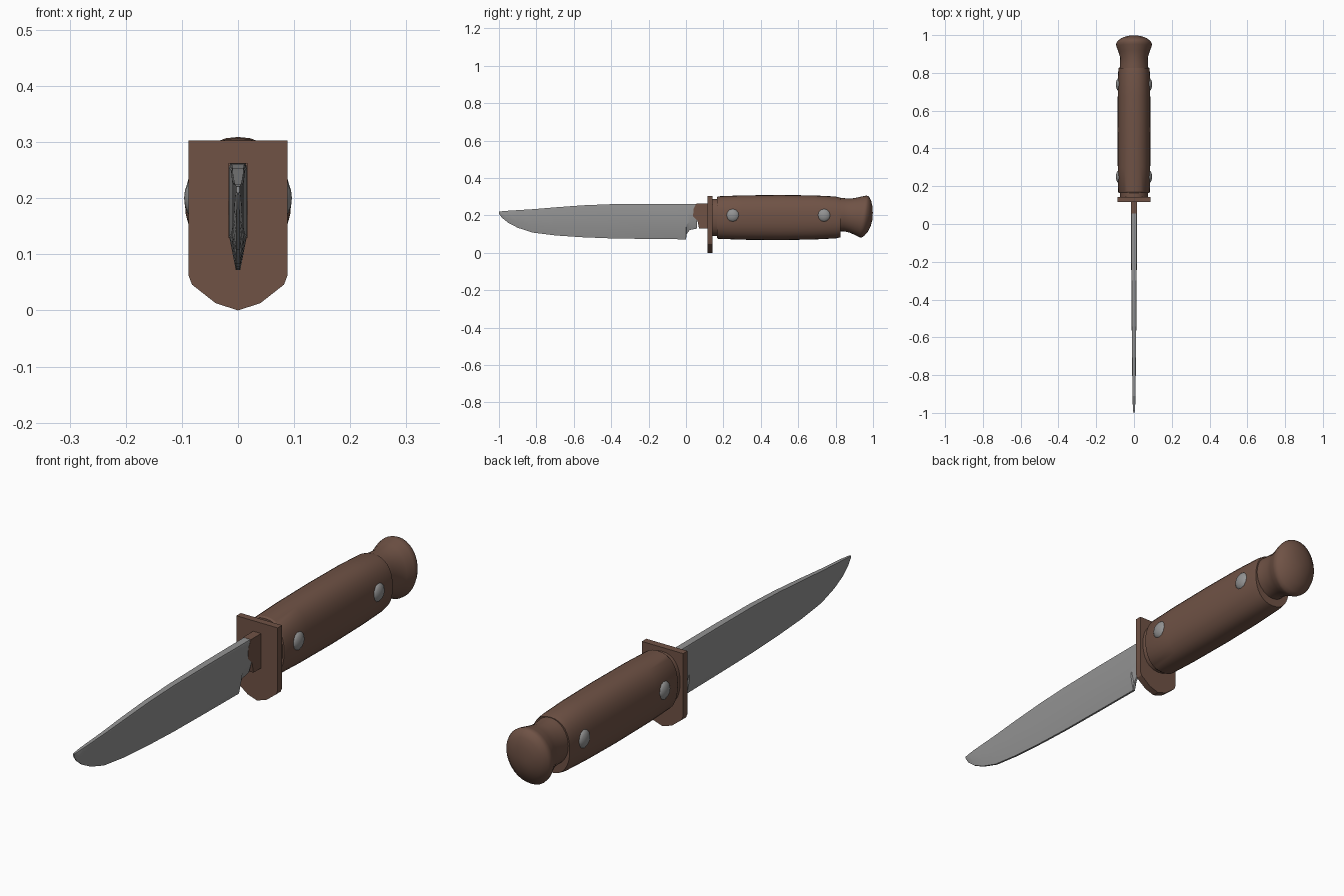
import bpy, bmesh, math
from mathutils import Matrix

if "Cube" in bpy.data.objects:
    bpy.data.objects.remove(bpy.data.objects["Cube"])


def material(name, rgb):
    m = bpy.data.materials.new(name)
    m.diffuse_color = (*rgb, 1)
    m.use_nodes = True
    m.node_tree.nodes["Principled BSDF"].inputs["Base Color"].default_value = m.diffuse_color
    return m


BROWN = material("brown", (0.16, 0.085, 0.06))
STEEL = material("steel grey", (0.29, 0.29, 0.29))


def finish(name, bm, mat, angle=30):
    bmesh.ops.recalc_face_normals(bm, faces=bm.faces[:])
    me = bpy.data.meshes.new(name)
    bm.to_mesh(me)
    bm.free()
    me.materials.append(mat)
    ob = bpy.data.objects.new(name, me)
    bpy.context.collection.objects.link(ob)
    bpy.ops.object.select_all(action='DESELECT')
    ob.select_set(True)
    bpy.context.view_layer.objects.active = ob
    bpy.ops.object.shade_smooth_by_angle(angle=math.radians(angle))
    return ob


def loft(name, rings, mat, angle=30):
    """Skin a list of equal-length point rings and cap both ends."""
    bm = bmesh.new()
    vs = [[bm.verts.new(p) for p in r] for r in rings]
    n = len(vs[0])
    for a, b in zip(vs, vs[1:]):
        for i in range(n):
            j = (i + 1) % n
            bm.faces.new((a[i], a[j], b[j], b[i]))
    bm.faces.new(vs[0])
    bm.faces.new(vs[-1])
    return finish(name, bm, mat, angle)


def oval(y, rx, bottom, top, power=2.0, tilt=0.0, n=32):
    """Superellipse ring in the xz plane; tilt leans the top along +y."""
    c, rz = (top + bottom) / 2, (top - bottom) / 2
    pts = []
    for i in range(n):
        a = 2 * math.pi * i / n
        u, v = math.cos(a), math.sin(a)
        x = rx * math.copysign(abs(u) ** (2 / power), u)
        z = rz * math.copysign(abs(v) ** (2 / power), v)
        pts.append((x, y + tilt * z, c + z))
    return pts


# Blade: flat sides, edge grind along the bottom, curved belly to the tip
def blade_section(y, top, bottom, t):
    h = top - bottom
    grind, e = bottom + 0.32 * h, min(0.004, t * 0.4)
    return [(-t * .85, y, top), (t * .85, y, top), (t, y, top - 0.05 * h), (t, y, grind),
            (e, y, bottom), (-e, y, bottom), (-t, y, grind), (-t, y, top - 0.05 * h)]


stations = [(-1.0, .221, .209, .003), (-.985, .222, .188, .005), (-.95, .225, .16, .007),
            (-.9, .228, .134, .008), (-.82, .233, .108, .009), (-.7, .243, .093, .011),
            (-.55, .254, .083, .012), (-.4, .26, .077, .013), (-.2, .262, .074, .015),
            (0, .262, .072, .016), (.004, .262, .10, .016), (.02, .262, .122, .016),
            (.06, .262, .13, .016)]
loft("blade", [blade_section(*s) for s in stations], STEEL, 20)


def plate(name, outline, axis, lo, hi, mat):
    """Extrude a 2D outline between lo and hi along x or y."""
    def at(d):
        return [(d, p, q) if axis == 'x' else (p, d, q) for p, q in outline]
    return loft(name, [at(lo), at(hi)], mat)


# Tang cover with a ragged front edge
plate("blade_root", [(.055, .2625), (.04, .235), (.038, .195), (.062, .17), (.07, .129),
                     (.125, .129), (.125, .2625)], 'x', -.0168, .0168, BROWN)

# Guard plate with a pointed lower end
half = [(.088, .303), (.088, .062), (.082, .046), (.04, .013)]
guard = half + [(0, 0)] + [(-x, z) for x, z in reversed(half)]
plate("guard", guard, 'y', .116, .143, BROWN)

# Collar and grip
loft("collar", [oval(.14, .075, .09, .288, 2.3), oval(.175, .075, .09, .288, 2.3)], BROWN)
grip = [(.165, .081, .08, .297), (.172, .084, .075, .302), (.3, .086, .07, .307),
        (.5, .087, .068, .309), (.68, .086, .071, .307), (.8, .084, .077, .301),
        (.825, .082, .083, .295)]
loft("grip", [oval(*g, 2.3) for g in grip], BROWN)

# Flared pommel, its cap leaning back at the top
pommel = [(.815, .077, .115, .294, 0), (.845, .074, .115, .292, 0), (.88, .073, .107, .29, .03),
          (.91, .082, .096, .296, .08), (.94, .093, .083, .304, .11), (.953, .095, .082, .306, .12),
          (.965, .090, .09, .301, .12), (.982, .070, .115, .278, .1), (.993, .042, .147, .247, .08),
          (.998, .015, .18, .215, .04)]
loft("pommel", [oval(y, rx, b, t, 2.0, k) for y, rx, b, t, k in pommel], BROWN, 45)

# Domed rivets on both sides
for i, y in enumerate((.25, .738)):
    for side, s in (("right", 1), ("left", -1)):
        bm = bmesh.new()
        bmesh.ops.create_uvsphere(bm, u_segments=12, v_segments=8, radius=.036)
        bmesh.ops.transform(bm, verts=bm.verts[:], matrix=(
            Matrix.Translation((s * .077, y, .2)) @ Matrix.Diagonal((.53, 1, 1, 1))
            @ Matrix.Rotation(math.pi / 2, 4, 'Y')))
        finish(f"rivet_{side}_{i + 1}", bm, STEEL, 50)
